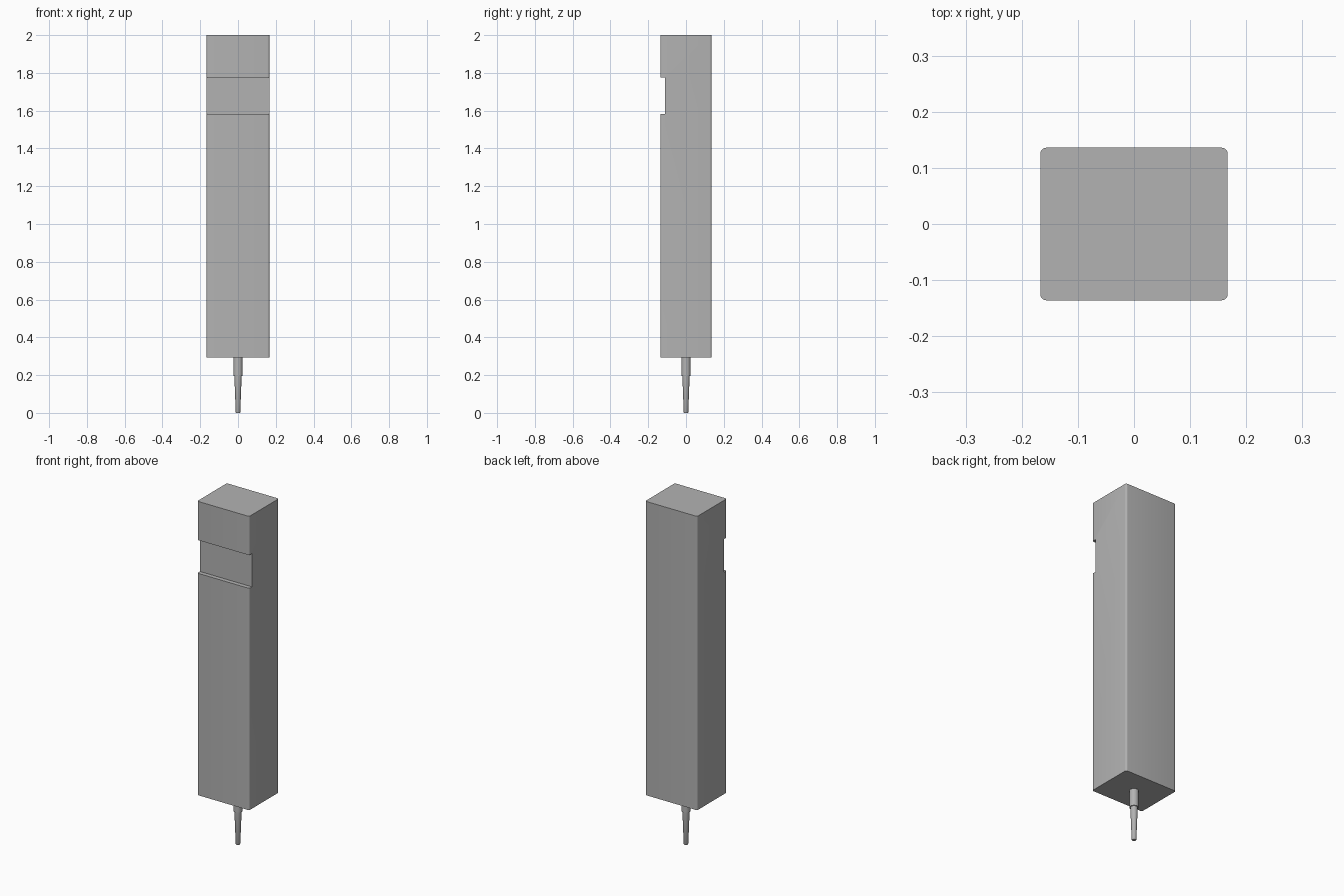
import bpy, bmesh, math

if "Cube" in bpy.data.objects:
    bpy.data.objects.remove(bpy.data.objects["Cube"])

W, D = 0.334, 0.272      # body width and depth
Z0, Z1 = 0.293, 2.0      # body bottom and top

grey = bpy.data.materials.new("dark_grey")
grey.diffuse_color = (0.45, 0.45, 0.45, 1)
grey.use_nodes = True
grey.node_tree.nodes["Principled BSDF"].inputs["Base Color"].default_value = grey.diffuse_color


def add_object(name, bm):
    me = bpy.data.meshes.new(name)
    bm.to_mesh(me)
    bm.free()
    me.materials.append(grey)
    ob = bpy.data.objects.new(name, me)
    bpy.context.collection.objects.link(ob)
    return ob


def box(name, lo, hi, corner=0):
    bm = bmesh.new()
    bmesh.ops.create_cube(bm, size=1)
    for v in bm.verts:
        v.co = [(a + b) / 2 + c * (b - a) for a, b, c in zip(lo, hi, v.co)]
    if corner:  # round the upright edges
        upright = [e for e in bm.edges
                   if abs(e.verts[0].co.z - e.verts[1].co.z) > 0.01]
        bmesh.ops.bevel(bm, geom=upright, offset=corner, segments=5,
                        profile=0.5, affect='EDGES')
    return add_object(name, bm)


def smooth(ob):
    bpy.ops.object.select_all(action='DESELECT')
    ob.select_set(True)
    bpy.context.view_layer.objects.active = ob
    bpy.ops.object.shade_smooth_by_angle(angle=math.radians(35))


def lathe(name, profile, n=32):
    bm = bmesh.new()
    rings = [[bm.verts.new((r * math.cos(2 * math.pi * i / n),
                            r * math.sin(2 * math.pi * i / n), z))
              for i in range(n)] for r, z in profile]
    for a, b in zip(rings, rings[1:]):
        for i in range(n):
            j = (i + 1) % n
            bm.faces.new((a[i], a[j], b[j], b[i]))
    bm.faces.new(rings[0][::-1])
    bm.faces.new(rings[-1])
    bmesh.ops.recalc_face_normals(bm, faces=bm.faces)
    ob = add_object(name, bm)
    smooth(ob)
    return ob


# Body with rounded upright edges
body = box("body", (-W / 2, -D / 2, Z0), (W / 2, D / 2, Z1), corner=0.011)

# Shallow recess across the front
cutter = box("recess_cutter", (-0.3, -0.3, 1.582), (0.3, -0.111, 1.775))
cutter.hide_render = True
cutter.hide_viewport = True
cut = body.modifiers.new("recess", 'BOOLEAN')
cut.operation = 'DIFFERENCE'
cut.solver = 'EXACT'
cut.object = cutter
smooth(body)

# Collar and tapered needle under the body
lathe("collar", [(0.0245, 0.194), (0.0245, Z0 + 0.01)])
lathe("needle", [(0.0105, 0.0), (0.012, 0.003), (0.0195, 0.2)])
